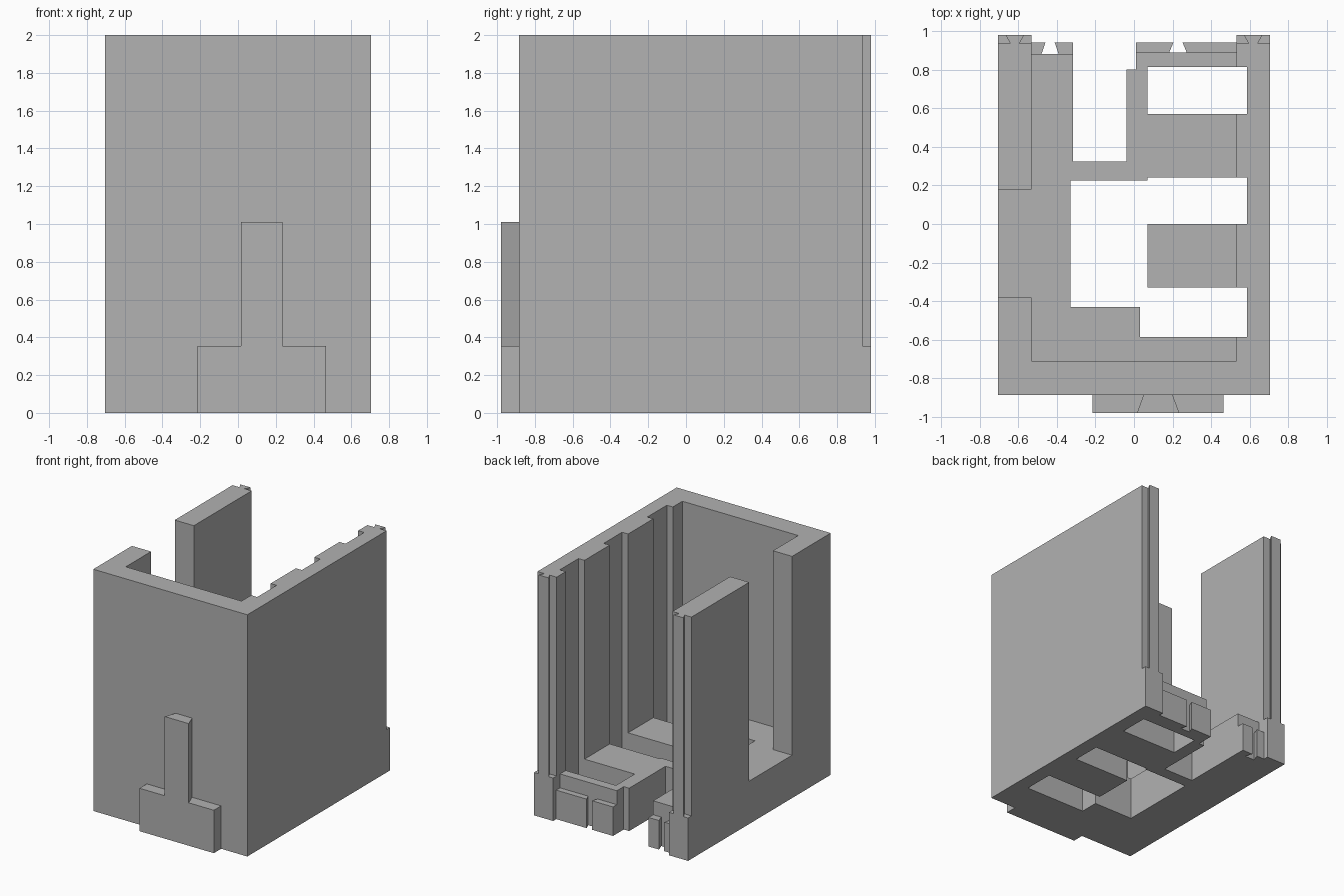
import bpy
import bmesh

cube = bpy.data.objects.get("Cube")
if cube:
    bpy.data.objects.remove(cube, do_unlink=True)

grey = bpy.data.materials.new("plain grey")
grey.use_nodes = True
GREY = (0.445, 0.445, 0.445, 1)
grey.diffuse_color = GREY
grey.node_tree.nodes["Principled BSDF"].inputs["Base Color"].default_value = GREY


def prism(name, outline, z0, z1):
    """Extrude a plan outline between two heights."""
    bm = bmesh.new()
    face = bm.faces.new([bm.verts.new((x, y, z0)) for x, y in outline])
    top = bmesh.ops.extrude_face_region(bm, geom=[face])["geom"]
    for v in top:
        if isinstance(v, bmesh.types.BMVert):
            v.co.z = z1
    bmesh.ops.recalc_face_normals(bm, faces=bm.faces)
    mesh = bpy.data.meshes.new(name)
    bm.to_mesh(mesh)
    bm.free()
    mesh.materials.append(grey)
    obj = bpy.data.objects.new(name, mesh)
    bpy.context.collection.objects.link(obj)
    return obj


def box(name, x0, x1, y0, y1, z0, z1):
    return prism(name, [(x0, y0), (x1, y0), (x1, y1), (x0, y1)], z0, z1)


def cut(obj, cutter):
    """Subtract the cutter and throw it away."""
    cutter.hide_render = True
    mod = obj.modifiers.new("cut", "BOOLEAN")
    mod.operation = "DIFFERENCE"
    mod.solver = "EXACT"
    mod.object = cutter
    bpy.context.view_layer.update()
    graph = bpy.context.evaluated_depsgraph_get()
    mesh = bpy.data.meshes.new_from_object(obj.evaluated_get(graph))
    obj.modifiers.clear()
    obj.data = mesh
    bpy.data.objects.remove(cutter, do_unlink=True)


W, INNER, FLOOR, TOP = 0.705, 0.53, 0.355, 2.0
FRONT, BACK, END = -0.885, 0.935, 0.98
LOW, HIGH, FAR = -0.5, 2.5, 1.5

# Housing: one block hollowed into walls and floor
housing = box("housing", -W, W, FRONT, BACK, 0, TOP)
cut(housing, box("cavity", -INNER, INNER, -0.71, FAR, FLOOR, HIGH))
cut(housing, box("side_window", -1, -0.5, -0.38, 0.18, FLOOR, HIGH))

# Wall grooves that run down through the floor
cut(housing, box("back_groove", 0.07, 0.585, 0.57, 0.815, LOW, HIGH))
cut(housing, prism("floor_opening", [
    (-0.33, -0.43), (0.03, -0.43), (0.03, -0.585), (0.585, -0.585),
    (0.585, -0.33), (0.07, -0.33), (0.07, 0), (0.585, 0),
    (0.585, 0.24), (0.07, 0.24), (0.07, 0.225), (-0.33, 0.225)], LOW, HIGH))

# Back edge of the floor with its open slot
cut(housing, prism("back_slot", [
    (-0.315, 0.325), (-0.04, 0.325), (-0.04, 0.8), (0.01, 0.8),
    (0.01, 0.89), (INNER, 0.89), (INNER, FAR), (-INNER, FAR),
    (-INNER, 0.88), (-0.315, 0.88)], LOW, HIGH))

# Back wall ends: foot pads carrying dovetail tongues
for side, s in (("left", 1), ("right", -1)):
    box(side + "_foot_pad", *sorted((s * INNER, s * W)), BACK, END, 0, FLOOR)
    c = s * 0.6175
    prism(side + "_tongue", [(c - 0.023, BACK), (c + 0.023, BACK),
                             (c + 0.048, END), (c - 0.048, END)], FLOOR, TOP)


# Low socket blocks at the back, split by a dovetail gap
def sockets(side, x0, x1, y0, c):
    y1 = 0.94
    prism(side + "_socket_outer", [(x0, y0), (c - 0.045, y0),
                                   (c - 0.024, y1), (x0, y1)], 0, 0.24)
    prism(side + "_socket_inner", [(c + 0.045, y0), (x1, y0),
                                   (x1, y1), (c + 0.024, y1)], 0, 0.24)


sockets("right", -INNER, -0.315, 0.88, -0.435)
sockets("left", 0.01, INNER, 0.89, 0.228)

# Front connector: wide base and upright dovetail tongue
box("front_base", -0.215, 0.465, -END, FRONT, 0, FLOOR)
prism("front_tongue", [(0.015, -END), (0.235, -END),
                       (0.2, FRONT), (0.05, FRONT)], FLOOR, 1.01)
